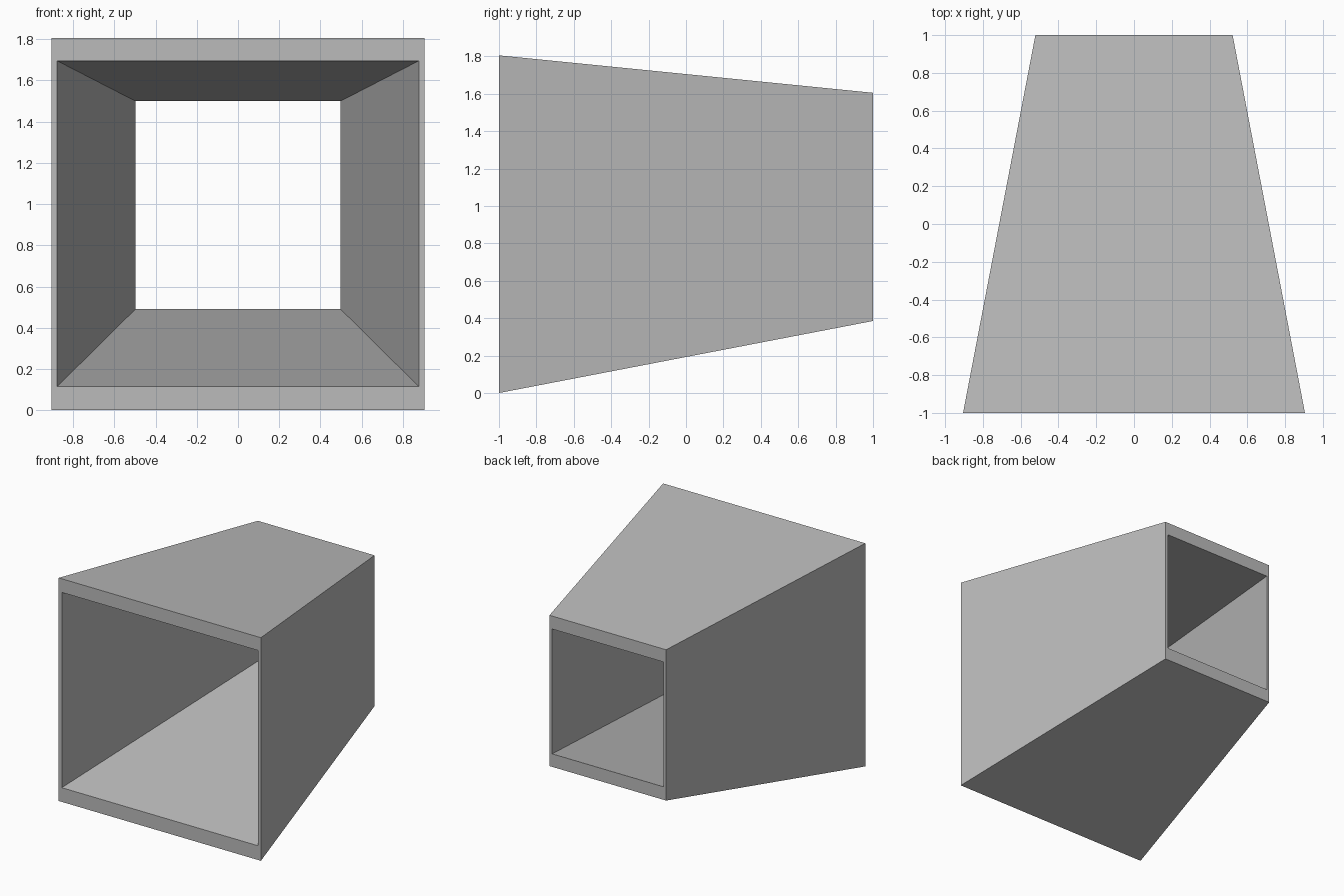
import bpy
import bmesh

cube = bpy.data.objects.get("Cube")
if cube:
    bpy.data.objects.remove(cube, do_unlink=True)

# Single flat grey
grey = bpy.data.materials.new("grey")
grey.use_nodes = True
colour = (0.5, 0.5, 0.5, 1)
grey.diffuse_color = colour
grey.node_tree.nodes["Principled BSDF"].inputs["Base Color"].default_value = colour

bm = bmesh.new()


def rectangle(half_width, y, bottom, top):
    """Four corners of an upright rectangle, in order."""
    return [bm.verts.new(p) for p in (
        (-half_width, y, bottom), (half_width, y, bottom),
        (half_width, y, top), (-half_width, y, top))]


def bridge(a, b):
    """Join two rectangles with four flat faces."""
    for i in range(4):
        j = (i + 1) % 4
        bm.faces.new((a[i], a[j], b[j], b[i]))


# Wide front opening and narrow back opening
outer_front = rectangle(0.905, -1, 0, 1.805)
outer_back = rectangle(0.522, 1, 0.385, 1.605)
inner_front = rectangle(0.877, -1, 0.115, 1.695)
inner_back = rectangle(0.498, 1, 0.49, 1.5)

# Outer walls, back rim, inner walls, front rim
loops = [outer_front, outer_back, inner_back, inner_front]
for k in range(4):
    bridge(loops[k], loops[(k + 1) % 4])
bmesh.ops.recalc_face_normals(bm, faces=bm.faces)

mesh = bpy.data.meshes.new("tapered_duct")
bm.to_mesh(mesh)
bm.free()
mesh.materials.append(grey)
duct = bpy.data.objects.new("tapered_duct", mesh)
bpy.context.collection.objects.link(duct)
